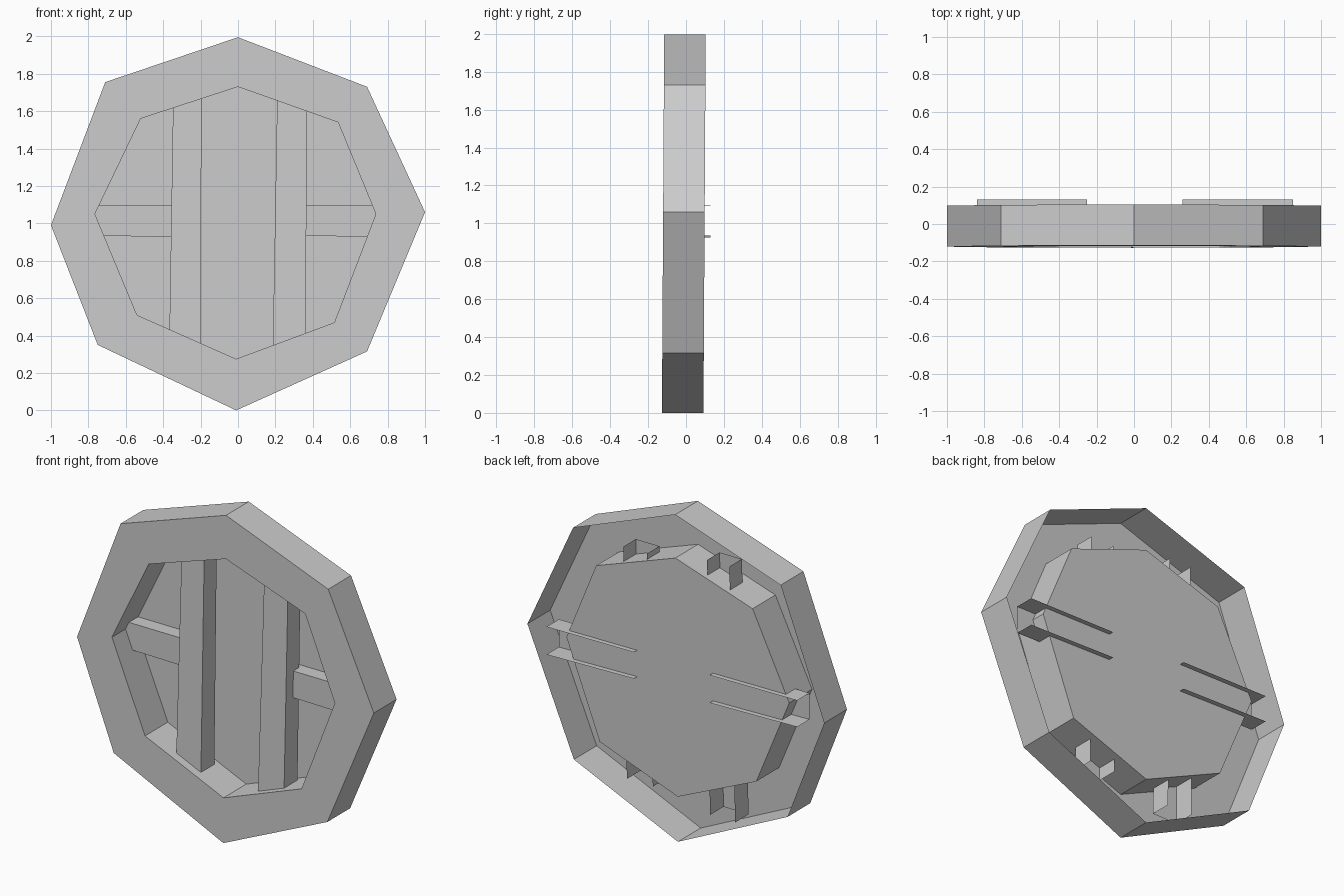
import bpy
from mathutils import Vector

if "Cube" in bpy.data.objects:
    bpy.data.objects.remove(bpy.data.objects["Cube"])

# Slightly irregular octagons (x, z)
OUTER = [(0, 1.995), (0.69, 1.73), (1, 1.06), (0.69, 0.315),
         (-0.01, 0.0), (-0.75, 0.35), (-1, 0.99), (-0.71, 1.755)]
INNER = [(0, 1.73), (0.535, 1.54), (0.737, 1.05), (0.515, 0.47),
         (-0.01, 0.275), (-0.54, 0.51), (-0.765, 1.05), (-0.52, 1.56)]
FRONT, BACK = -0.121, 0.098


def make(name, verts, faces):
    mesh = bpy.data.meshes.new(name)
    mesh.from_pydata(verts, [], faces)
    ob = bpy.data.objects.new(name, mesh)
    bpy.context.collection.objects.link(ob)
    return ob


def loop(points, y):
    # the whole window leans very slightly
    return [(x, y + 0.006 * (z - 1), z) for x, z in points]


def bridge(a, b, n=8):
    return [(a + i, a + (i + 1) % n, b + (i + 1) % n, b + i) for i in range(n)]


# Frame shell, open at the back: outer wall, front ring, inner wall
verts = loop(OUTER, BACK) + loop(OUTER, FRONT) + loop(INNER, FRONT) + loop(INNER, BACK)
make("window_frame", verts, bridge(0, 8) + bridge(8, 16) + bridge(16, 24))

# Flat pane closing the rear of the opening
make("window_pane", loop(INNER, BACK), [tuple(range(8))])


def channel(name, end_a, end_b):
    # U-shaped bar: front face and two sides, open at the back and ends
    make(name, end_a + end_b, [(0, 1, 5, 4), (1, 2, 6, 5), (2, 3, 7, 6)])


def upright(name, top_x, bottom_x, top_z, bottom_z):
    def end(xs, front, back, z):
        return [(xs[0], back, z), (xs[0], front, z), (xs[1], front, z), (xs[1], back, z)]
    channel(name, end(top_x, -0.045, 0.075, top_z), end(bottom_x, -0.075, 0.055, bottom_z))


def crossbar(name, x_a, x_b):
    def end(x, low, high):
        return [(x, 0.13, low), (x, 0.01, low), (x, 0.01, high), (x, 0.13, high)]
    channel(name, end(x_a, 0.936, 1.097), end(x_b, 0.925, 1.094))


# Two vertical bars
upright("left_upright", (-0.345, -0.195), (-0.37, -0.2), 1.76, 0.2)
upright("right_upright", (0.21, 0.37), (0.185, 0.36), 1.69, 0.27)

# Two short horizontal bars
crossbar("left_crossbar", -0.84, -0.25)
crossbar("right_crossbar", 0.26, 0.85)
